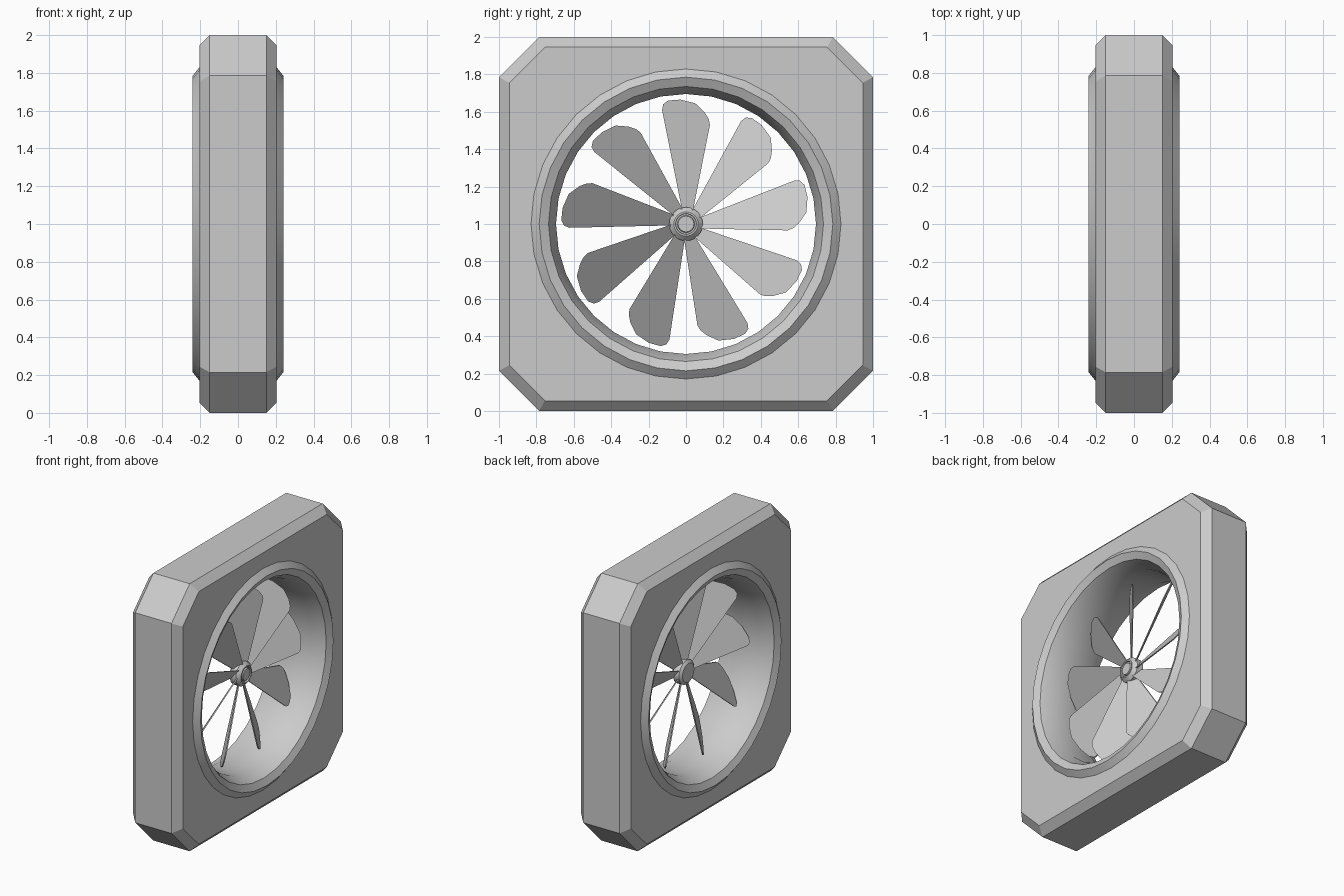
import bpy, bmesh, math
from mathutils import Matrix

if "Cube" in bpy.data.objects:
    bpy.data.objects.remove(bpy.data.objects["Cube"])

grey = bpy.data.materials.new("light_grey")
grey.use_nodes = True
COLOR = (0.6, 0.6, 0.6, 1)
grey.diffuse_color = COLOR
grey.node_tree.nodes["Principled BSDF"].inputs["Base Color"].default_value = COLOR


def make_object(name, bm, smooth=None):
    bmesh.ops.recalc_face_normals(bm, faces=bm.faces)
    mesh = bpy.data.meshes.new(name)
    bm.to_mesh(mesh)
    bm.free()
    mesh.materials.append(grey)
    obj = bpy.data.objects.new(name, mesh)
    bpy.context.collection.objects.link(obj)
    if smooth:
        bpy.ops.object.select_all(action="DESELECT")
        obj.select_set(True)
        bpy.context.view_layer.objects.active = obj
        bpy.ops.object.shade_smooth_by_angle(angle=math.radians(smooth))
    return obj


def lathe(name, profile, segments, closed, smooth=30):
    """Revolve (radius, x) points around the fan axis."""
    bm = bmesh.new()
    rings = []
    for r, x in profile:
        ring = []
        for i in range(segments):
            a = math.tau * i / segments
            ring.append(bm.verts.new((x, r * math.sin(a), 1 + r * math.cos(a))))
        rings.append(ring)
    pairs = list(zip(rings, rings[1:]))
    if closed:
        pairs.append((rings[-1], rings[0]))
    else:
        bm.faces.new(rings[0])
        bm.faces.new(rings[-1])
    for a, b in pairs:
        for i in range(segments):
            j = (i + 1) % segments
            bm.faces.new((a[i], a[j], b[j], b[i]))
    return make_object(name, bm, smooth)


# Square housing with cut corners and bevelled rims
def octagon(bm, half, cut, x):
    flat = half - cut
    pts = [(half, -flat), (half, flat), (flat, half), (-flat, half),
           (-half, flat), (-half, -flat), (-flat, -half), (flat, -half)]
    return [bm.verts.new((x, y, 1 + z)) for y, z in pts]


bm = bmesh.new()
layers = [octagon(bm, h, c, x) for h, c, x in
          [(0.945, 0.19, -0.205), (1, 0.215, -0.15), (1, 0.215, 0.15), (0.945, 0.19, 0.205)]]
bm.faces.new(layers[0])
bm.faces.new(layers[-1])
for a, b in zip(layers, layers[1:]):
    for i in range(8):
        j = (i + 1) % 8
        bm.faces.new((a[i], a[j], b[j], b[i]))
housing = make_object("housing", bm)

# Round opening through the housing
cutter = lathe("opening_cutter", [(0.8, -0.4), (0.8, 0.4)], 32, False)
cutter.hide_render = True
cutter.hide_set(True)
cut = housing.modifiers.new("opening", "BOOLEAN")
cut.object = cutter
cut.solver = "EXACT"

# Raised rim and inner duct, mirrored across the middle
half = [(0.835, 0.2), (0.785, 0.24), (0.735, 0.215), (0.695, 0.12)]
lathe("duct_ring", half + [(r, -x) for r, x in reversed(half)], 32, True, 32)

# Hub with a grooved cap
lathe("hub", [(0.07, -0.02), (0.09, -0.005), (0.09, 0.045), (0.065, 0.07), (0.056, 0.07),
              (0.054, 0.058), (0.046, 0.058), (0.042, 0.07)], 24, False)

# Pitched fan blades
PITCH = math.radians(36)
OUTLINE = [(-0.02, 0.07), (-0.128, 0.61), (-0.122, 0.64), (-0.096, 0.66), (-0.03, 0.665),
           (0.05, 0.645), (0.1, 0.596), (0.122, 0.56), (0.128, 0.53), (0.037, 0.07)]
for n in range(9):
    bm = bmesh.new()
    sides = []
    for off in (-0.005, 0.005):
        sides.append([bm.verts.new((0.022 + y * math.tan(PITCH) + off, y, z)) for y, z in OUTLINE])
        bm.faces.new(sides[-1])
    for i in range(len(OUTLINE)):
        j = (i + 1) % len(OUTLINE)
        bm.faces.new((sides[0][i], sides[0][j], sides[1][j], sides[1][i]))
    spin = Matrix.Translation((0, 0, 1)) @ Matrix.Rotation(-math.tau * n / 9, 4, "X")
    bmesh.ops.transform(bm, matrix=spin, verts=bm.verts)
    make_object(f"blade_{n + 1}", bm)
